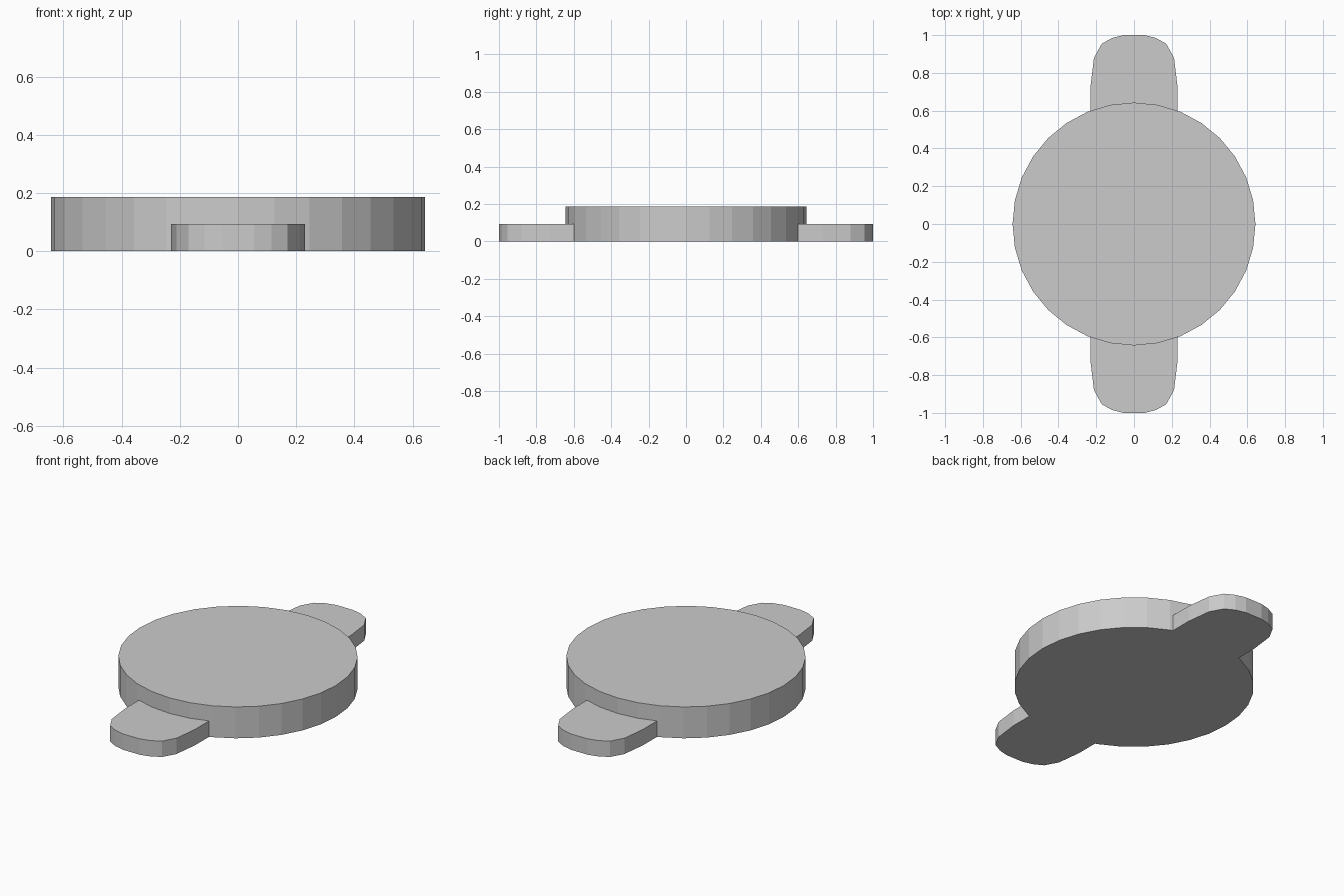
import bpy, bmesh, math

if "Cube" in bpy.data.objects:
    bpy.data.objects.remove(bpy.data.objects["Cube"])

DISC_R, DISC_H, TAB_H = 0.643, 0.186, 0.094


def prism(name, outline, height):
    """Extrude a flat outline upward from z = 0."""
    bm = bmesh.new()
    face = bm.faces.new([bm.verts.new((x, y, 0)) for x, y in outline])
    ext = bmesh.ops.extrude_face_region(bm, geom=[face], use_keep_orig=True)
    top = [v for v in ext["geom"] if isinstance(v, bmesh.types.BMVert)]
    bmesh.ops.translate(bm, vec=(0, 0, height), verts=top)
    bmesh.ops.recalc_face_normals(bm, faces=bm.faces)
    mesh = bpy.data.meshes.new(name)
    bm.to_mesh(mesh)
    bm.free()
    obj = bpy.data.objects.new(name, mesh)
    bpy.context.collection.objects.link(obj)
    return obj


# Round 32-sided plate
circle = [(DISC_R * math.cos(i * math.tau / 32), DISC_R * math.sin(i * math.tau / 32))
          for i in range(32)]
plate = prism("plate_with_tabs", circle, DISC_H)

# Rounded tabs at front and back, merged into the plate
half = [(0.23, 0.4), (0.23, 0.73), (0.212, 0.88), (0.17, 0.955), (0.115, 0.985), (0.055, 1.0)]
tab_outline = half + [(-x, y) for x, y in reversed(half)]
for name, s in (("back_tab", 1), ("front_tab", -1)):
    tab = prism(name, [(s * x, s * y) for x, y in tab_outline], TAB_H)
    mod = plate.modifiers.new(name, 'BOOLEAN')
    mod.operation = 'UNION'
    mod.solver = 'EXACT'
    mod.object = tab
    bpy.context.view_layer.objects.active = plate
    bpy.ops.object.modifier_apply(modifier=mod.name)
    bpy.data.objects.remove(tab)

# Clean flat underside
bm = bmesh.new()
bm.from_mesh(plate.data)
bmesh.ops.dissolve_limit(bm, angle_limit=math.radians(1), verts=bm.verts, edges=bm.edges)
bm.to_mesh(plate.data)
bm.free()
